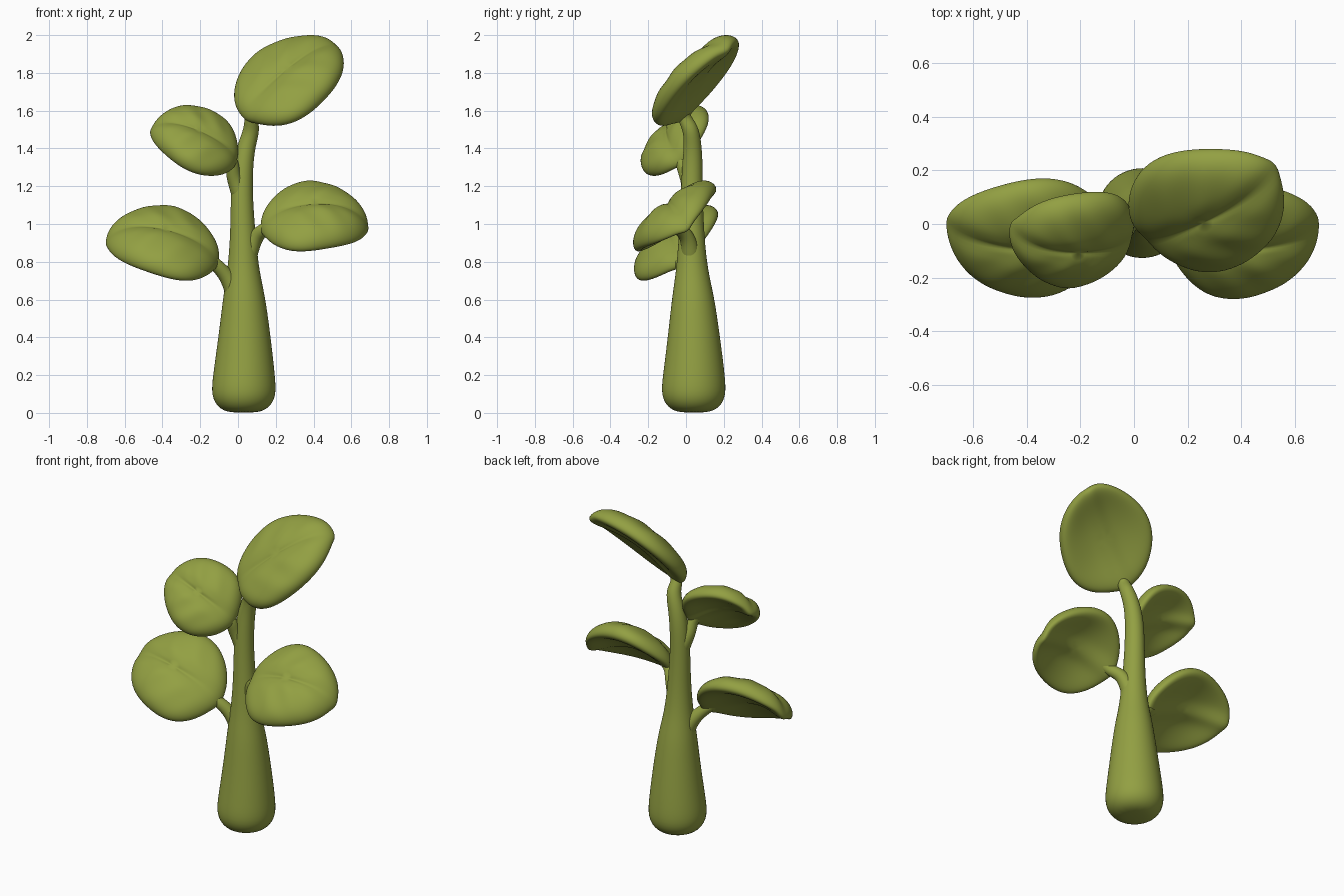
import bpy, bmesh, math
from mathutils import Vector

if "Cube" in bpy.data.objects:
    bpy.data.objects.remove(bpy.data.objects["Cube"])

green = bpy.data.materials.new("leaf green")
green.diffuse_color = (0.29, 0.35, 0.055, 1)
green.use_nodes = True
green.node_tree.nodes["Principled BSDF"].inputs["Base Color"].default_value = green.diffuse_color


def finish(name, bm, levels):
    bmesh.ops.recalc_face_normals(bm, faces=bm.faces)
    me = bpy.data.meshes.new(name)
    bm.to_mesh(me)
    bm.free()
    for p in me.polygons:
        p.use_smooth = True
    me.materials.append(green)
    ob = bpy.data.objects.new(name, me)
    bpy.context.collection.objects.link(ob)
    if levels:
        m = ob.modifiers.new("smooth", 'SUBSURF')
        m.levels = m.render_levels = levels
    return ob


def tube(name, rings, sides=14):
    """Round tube through (x, y, z, radius) stations."""
    bm = bmesh.new()
    pts = [Vector(r[:3]) for r in rings]
    loops = []
    for i, r in enumerate(rings):
        t = pts[min(i + 1, len(pts) - 1)] - pts[max(i - 1, 0)]
        if i == 0 and name == "trunk":
            t = Vector((0, 0, 1))
        t.normalize()
        a = Vector((0, 1, 0)).cross(t).normalized()
        b = t.cross(a)
        loops.append([bm.verts.new(pts[i] + 1.03 * r[3] * (
            a * math.cos(k * math.tau / sides) + b * math.sin(k * math.tau / sides)))
            for k in range(sides)])
    for lo, hi in zip(loops, loops[1:]):
        for k in range(sides):
            j = (k + 1) % sides
            bm.faces.new((lo[k], lo[j], hi[j], hi[k]))
    bm.faces.new(loops[0])
    bm.faces.new(loops[-1])
    finish(name, bm, 2)


def leaf(name, axis, width, half, bend, lo, hi, thick=0.045):
    """Thick domed leaf with a rounded rim and creased midrib, fitted to the
    box lo-hi. Returns stations inside its base, where the stalk ends."""
    u = Vector(axis).normalized()
    n = u.cross(Vector(width)).normalized()
    if n.z < 0:
        n = -n
    v = n.cross(u)
    if v.z < 0:
        v = -v

    def place(x, y, w):
        # dome, drooping towards tip and sides, with a soft valley at the midrib
        w -= bend[0] * x * x + bend[1] * y * y + 0.02 * max(x, 0) ** 3
        w -= 0.014 * math.exp(-(y / 0.2) ** 2)
        rim = 1 + 0.012 * math.sin(5 * math.atan2(y, x) + half[0] * 40)
        taper = 1 - 0.12 * x - 0.07 * x ** 4
        return u * (half[0] * x * rim) + v * (half[1] * y * taper * rim) + n * w

    bm = bmesh.new()
    bmesh.ops.create_uvsphere(bm, u_segments=72, v_segments=52, radius=1)
    for p in bm.verts:
        x, y, z = p.co
        r = min(1, math.hypot(x, y))
        q = r ** 0.75
        if r > 1e-5:
            x, y = x * q / r, y * q / r
        w = math.copysign(math.sqrt(max(0, 1 - q ** 8)), z) * thick if abs(z) > 1e-4 else 0
        # sharp midrib crease and faint side veins
        if abs(x) < 0.9:
            fade = 1 - (x / 0.9) ** 2
            if z > 0:
                w -= 0.008 * fade * math.exp(-(y / 0.05) ** 2)
                w += 0.003 * fade * math.cos(11 * (x - 0.6 * abs(y))) * min(1, 3 * abs(y)) * z
        p.co = place(x, y, w)
    mn = [min(p.co[i] for p in bm.verts) for i in range(3)]
    mx = [max(p.co[i] for p in bm.verts) for i in range(3)]

    def fit(c):
        return Vector([lo[i] + (c[i] - mn[i]) / (mx[i] - mn[i]) * (hi[i] - lo[i])
                       for i in range(3)])

    for p in bm.verts:
        p.co = fit(p.co)
    finish(name, bm, 0)
    return [(*fit(place(-0.9, 0, -0.01)), 0.034), (*fit(place(-0.65, 0, -0.015)), 0.028),
            (*fit(place(-0.3, 0, -0.01)), 0.012)]


# Four leaves
top = leaf("top_leaf", (0.43, 0.18, 0.33), (-0.40, 0.41, 0.30), (0.31, 0.25), (0.05, 0.04),
           (-0.02, -0.18, 1.52), (0.56, 0.28, 2.0), 0.05)
up_left = leaf("upper_left_leaf", (-0.43, 0.0, 0.16), (0.12, 0.3, 0.28), (0.24, 0.2),
               (0.06, 0.04), (-0.465, -0.24, 1.255), (0.0, 0.12, 1.63))
low_right = leaf("lower_right_leaf", (1, 0.06, 0.04), (-0.03, 0.43, 0.28), (0.29, 0.24),
                 (0.08, 0.045), (0.12, -0.28, 0.855), (0.69, 0.16, 1.23))
low_left = leaf("lower_left_leaf", (-0.57, 0.02, 0.11), (0.1, 0.43, 0.3), (0.3, 0.24),
                (0.08, 0.045), (-0.70, -0.275, 0.70), (-0.10, 0.17, 1.10))

# Swollen trunk narrowing to the top leaf
tube("trunk", [
    (0.03, 0.04, 0.0, 0.075), (0.03, 0.04, 0.025, 0.135), (0.03, 0.04, 0.09, 0.174),
    (0.032, 0.042, 0.2, 0.164), (0.034, 0.042, 0.35, 0.145), (0.034, 0.04, 0.5, 0.126),
    (0.032, 0.037, 0.62, 0.11), (0.028, 0.032, 0.75, 0.085), (0.027, 0.03, 0.88, 0.072),
    (0.024, 0.03, 1.0, 0.064), (0.02, 0.03, 1.15, 0.058), (0.024, 0.034, 1.3, 0.055),
    (0.045, 0.036, 1.42, 0.047), (0.078, 0.026, 1.51, 0.042)] + top)

# Leaf stalks, flaring into the trunk
tube("lower_left_stalk", [(0.03, 0.03, 0.55, 0.07), (-0.02, 0.025, 0.655, 0.053),
     (-0.065, 0.005, 0.735, 0.038)] + low_left)
tube("lower_right_stalk", [(0.03, 0.03, 0.78, 0.06), (0.068, 0.022, 0.88, 0.046),
     (0.105, 0.0, 0.95, 0.038)] + low_right)
tube("upper_left_stalk", [(0.025, 0.03, 1.12, 0.05), (-0.005, 0.022, 1.21, 0.045),
     (-0.028, 0.0, 1.265, 0.038)] + up_left)
